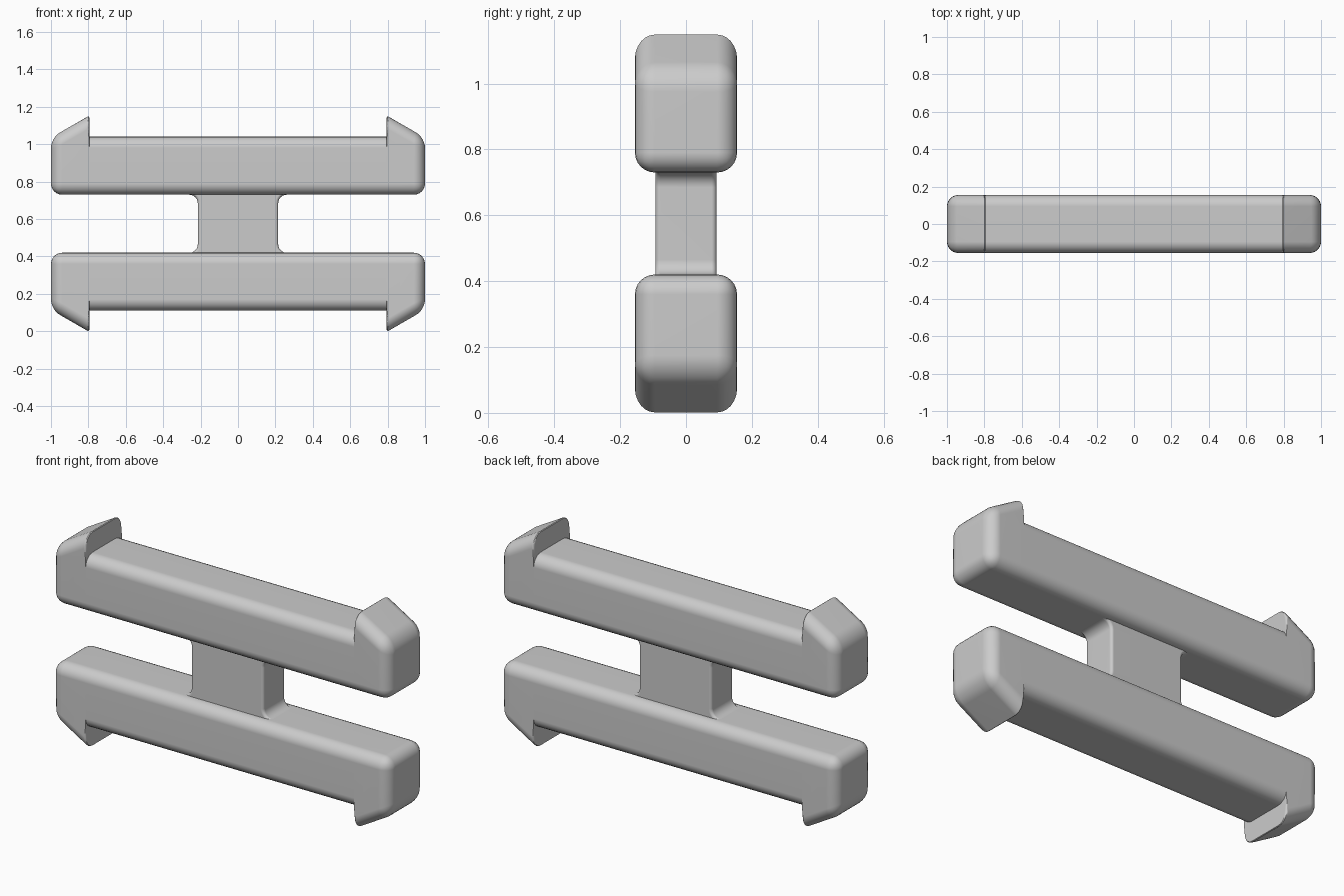
import bpy, bmesh, math

if "Cube" in bpy.data.objects:
    bpy.data.objects.remove(bpy.data.objects["Cube"])

HEIGHT = 1.15
HALF_DEPTH = 0.155
BAR_LOW, BAR_HIGH = 0.73, 1.04
HOOK_X = 0.795
ROUND = 0.06

grey = bpy.data.materials.new("light_grey")
grey.use_nodes = True
grey.diffuse_color = (0.6, 0.6, 0.6, 1)
grey.node_tree.nodes["Principled BSDF"].inputs["Base Color"].default_value = (0.6, 0.6, 0.6, 1)


def prism(profile, half_depth):
    """Extrude an x-z outline along y."""
    bm = bmesh.new()
    face = bm.faces.new([bm.verts.new((x, -half_depth, z)) for x, z in profile])
    new = bmesh.ops.extrude_face_region(bm, geom=[face])["geom"]
    bmesh.ops.translate(bm, vec=(0, 2 * half_depth, 0),
                        verts=[v for v in new if isinstance(v, bmesh.types.BMVert)])
    bmesh.ops.recalc_face_normals(bm, faces=bm.faces)
    return bm


def round_edges(bm, rule, radius, segments=6):
    edges = [e for e in bm.edges if rule(*e.verts)]
    bmesh.ops.bevel(bm, geom=edges, offset=radius, segments=segments,
                    profile=0.5, affect='EDGES')


def finish(bm, name, flip_x=False, flip_z=False):
    for v in bm.verts:
        if flip_x:
            v.co.x = -v.co.x
        if flip_z:
            v.co.z = HEIGHT - v.co.z
    bmesh.ops.recalc_face_normals(bm, faces=bm.faces)
    mesh = bpy.data.meshes.new(name)
    bm.to_mesh(mesh)
    bm.free()
    mesh.materials.append(grey)
    obj = bpy.data.objects.new(name, mesh)
    bpy.context.collection.objects.link(obj)
    bpy.ops.object.select_all(action='DESELECT')
    obj.select_set(True)
    bpy.context.view_layer.objects.active = obj
    bpy.ops.object.shade_smooth_by_angle(angle=math.radians(35))
    normals = obj.modifiers.new("Weighted Normals", 'WEIGHTED_NORMAL')
    normals.keep_sharp = True


def on_inner_face(v):
    return abs(v.co.x - HOOK_X) < 1e-4


for level, flip_z in (("upper", False), ("lower", True)):
    # Straight bar with rounded long edges
    bar = prism([(-HOOK_X, BAR_LOW), (HOOK_X, BAR_LOW),
                 (HOOK_X, BAR_HIGH), (-HOOK_X, BAR_HIGH)], HALF_DEPTH)
    round_edges(bar, lambda a, b: abs(a.co.x - b.co.x) > 1, ROUND)
    finish(bar, level + "_bar", flip_z=flip_z)

    # Hooked ends: sloping outside, flat catch inside
    for side, flip_x in (("left", False), ("right", True)):
        hook = prism([(HOOK_X, BAR_LOW), (1, BAR_LOW),
                      (1, BAR_HIGH - 0.005), (HOOK_X, HEIGHT + 0.003)], HALF_DEPTH)
        round_edges(hook, lambda a, b: not (on_inner_face(a) and on_inner_face(b)), ROUND)
        round_edges(hook, lambda a, b: on_inner_face(a) and on_inner_face(b)
                    and min(a.co.z, b.co.z) > BAR_HIGH + 0.04, 0.012, 3)
        finish(hook, f"{level}_{side}_hook", flip_x, flip_z)

# Central web with filleted top and bottom
HALF_WEB, FILLET = 0.215, 0.045
quarter = [(HALF_WEB + FILLET * (1 - math.cos(t)), BAR_LOW - FILLET * (1 - math.sin(t)))
           for t in (i * math.pi / 12 for i in range(7))]
right_top = [(HALF_WEB + FILLET, BAR_LOW + 0.02)] + quarter[::-1]
right_edge = right_top + [(x, HEIGHT - z) for x, z in right_top[::-1]]
outline = right_edge + [(-x, z) for x, z in right_edge[::-1]]
web = prism(outline, 0.093)
round_edges(web, lambda a, b: abs(a.co.y - b.co.y) < 1e-4
            and not (abs(a.co.z - b.co.z) < 1e-4 and abs(a.co.x - b.co.x) > 0.1), 0.015, 3)
finish(web, "central_web")
